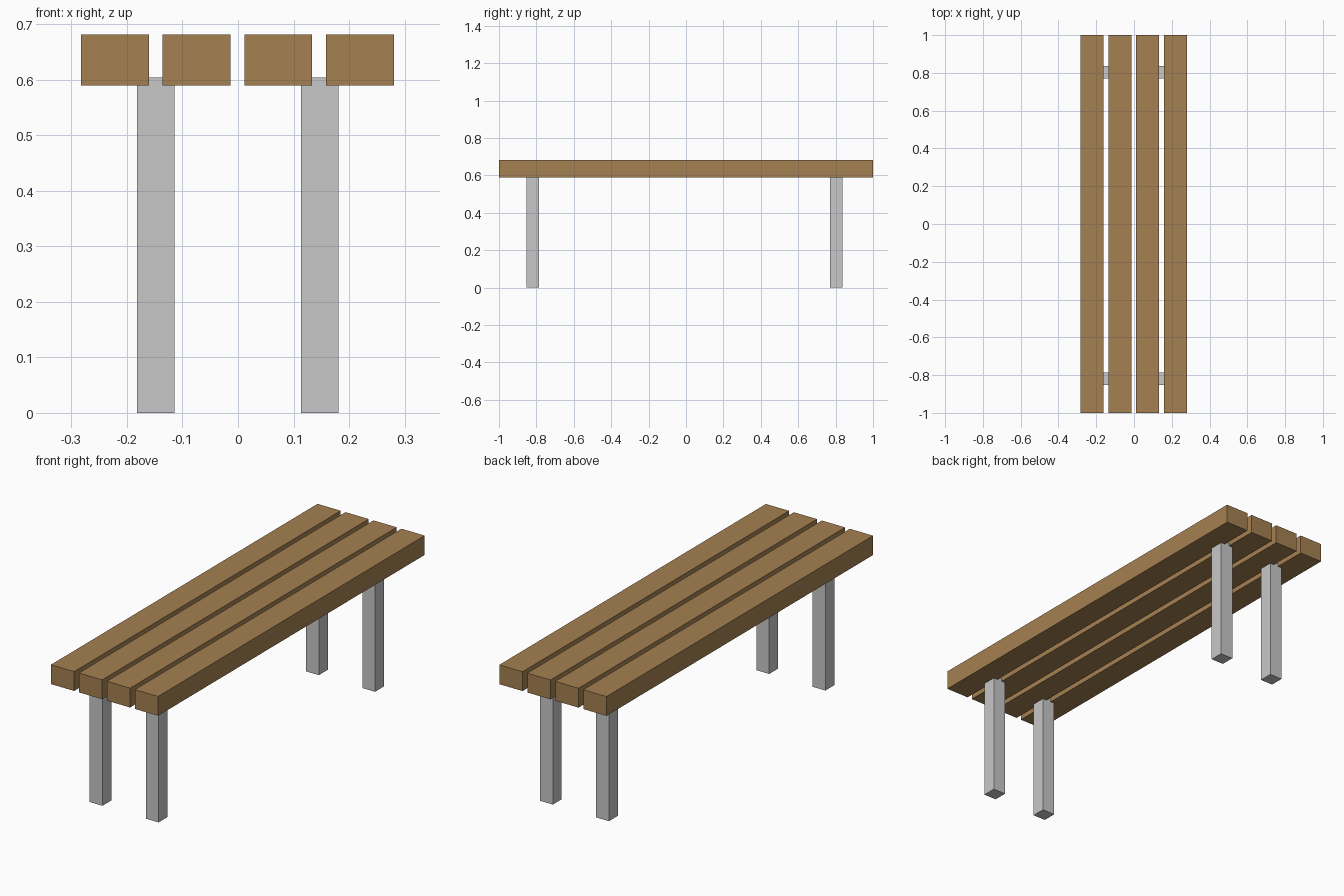
import bpy

cube = bpy.data.objects.get("Cube")
if cube:
    bpy.data.objects.remove(cube, do_unlink=True)


def make_material(name, rgb):
    mat = bpy.data.materials.new(name)
    mat.use_nodes = True
    mat.diffuse_color = (*rgb, 1)
    mat.node_tree.nodes["Principled BSDF"].inputs["Base Color"].default_value = (*rgb, 1)
    return mat


def box(name, center, size, mat):
    bpy.ops.mesh.primitive_cube_add(size=1, location=center)
    obj = bpy.context.object
    obj.name = name
    obj.scale = size
    bpy.ops.object.transform_apply(location=False, rotation=False, scale=True)
    obj.data.materials.append(mat)
    return obj


wood = make_material("brown wood", (0.376, 0.216, 0.084))
metal = make_material("light grey metal", (0.578, 0.578, 0.578))

# Four long seat slats with narrow gaps
SLAT_WIDTH, SLAT_PITCH = 0.122, 0.147
SLAT_BOTTOM, SLAT_TOP = 0.589, 0.681
for i in range(4):
    x = (i - 1.5) * SLAT_PITCH - 0.001
    box(f"seat_slat_{i + 1}", (x, 0, (SLAT_BOTTOM + SLAT_TOP) / 2),
        (SLAT_WIDTH, 2, SLAT_TOP - SLAT_BOTTOM), wood)

# Four square legs, let slightly into the slats
LEG, LEG_TOP = 0.067, 0.604
for end, y in (("front", -0.82), ("back", 0.804)):
    for side, x in (("right", -0.148), ("left", 0.147)):
        box(f"{end}_{side}_leg", (x, y, LEG_TOP / 2), (LEG, LEG, LEG_TOP), metal)
